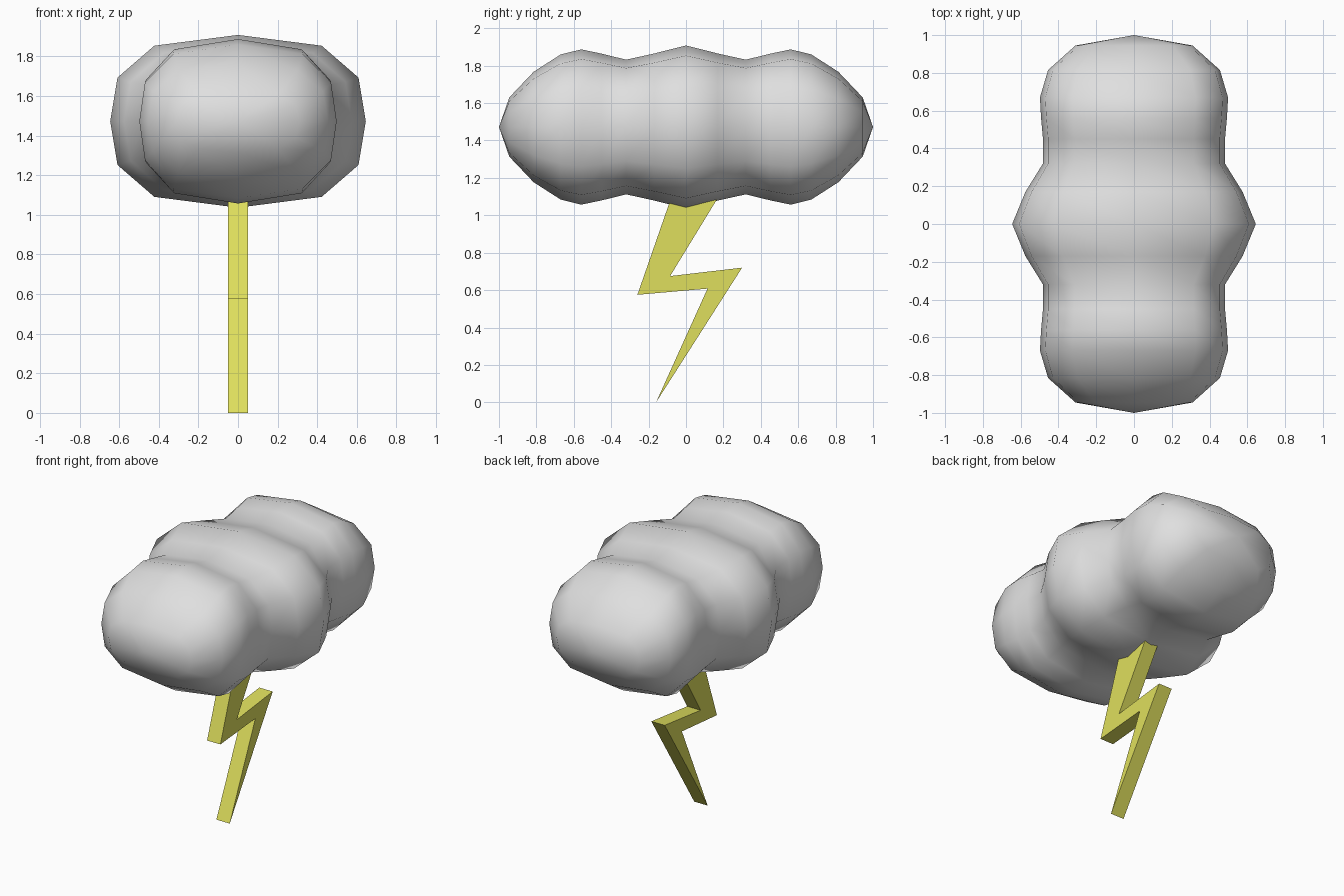
import bpy, bmesh

if "Cube" in bpy.data.objects:
    bpy.data.objects.remove(bpy.data.objects["Cube"])


def material(name, rgb):
    m = bpy.data.materials.new(name)
    m.diffuse_color = (*rgb, 1)
    m.use_nodes = True
    m.node_tree.nodes["Principled BSDF"].inputs["Base Color"].default_value = m.diffuse_color
    return m


def finish(bm, name, mat, smooth=False):
    bmesh.ops.recalc_face_normals(bm, faces=bm.faces)
    for f in bm.faces:
        f.smooth = smooth
    me = bpy.data.meshes.new(name)
    bm.to_mesh(me)
    bm.free()
    me.materials.append(mat)
    ob = bpy.data.objects.new(name, me)
    bpy.context.collection.objects.link(ob)
    return ob


grey = material("cloud grey", (0.74, 0.74, 0.74))
yellow = material("lightning yellow", (0.74, 0.74, 0.11))

# Cloud: three puffs lofted along y, boxy-round twelve-sided rings
MID_Z = 1.472
half = [(0.0, 0.645, 0.436), (0.17, 0.575, 0.393), (0.32, 0.482, 0.36),
        (0.45, 0.482, 0.392), (0.56, 0.492, 0.415), (0.67, 0.498, 0.388),
        (0.815, 0.455, 0.295), (0.945, 0.31, 0.158)]
rings = [(-y, a, b) for y, a, b in reversed(half[1:])] + half
quarter = [(1, 0), (0.943, 0.506), (0.655, 0.875)]
section = []
for k in range(4):
    for u, v in quarter if k % 2 == 0 else [(0, 1), (0.655, 0.875), (0.943, 0.506)]:
        section.append((u * (1, -1, -1, 1)[k], v * (1, 1, -1, -1)[k]))

bm = bmesh.new()
loops = [[bm.verts.new((u * a, y, MID_Z + v * b)) for u, v in section]
         for y, a, b in rings]
n = len(section)
for p, q in zip(loops, loops[1:]):
    for i in range(n):
        j = (i + 1) % n
        bm.faces.new((p[i], p[j], q[j], q[i]))
for loop, y in ((loops[0], -1), (loops[-1], 1)):
    pole = bm.verts.new((0, y, MID_Z))
    for i in range(n):
        bm.faces.new((loop[i], loop[(i + 1) % n], pole))
finish(bm, "cloud", grey, True)

# Lightning bolt: zigzag outline extruded across x
outline = [(-0.16, 0), (0.30, 0.72), (-0.085, 0.675), (0.205, 1.15),
           (-0.06, 1.15), (-0.26, 0.575), (0.115, 0.608)]
bm = bmesh.new()
face = bm.faces.new([bm.verts.new((-0.05, y, z)) for y, z in outline])
ext = bmesh.ops.extrude_face_region(bm, geom=[face], use_keep_orig=True)
bmesh.ops.translate(bm, vec=(0.1, 0, 0),
                    verts=[g for g in ext["geom"] if isinstance(g, bmesh.types.BMVert)])
finish(bm, "lightning_bolt", yellow)
